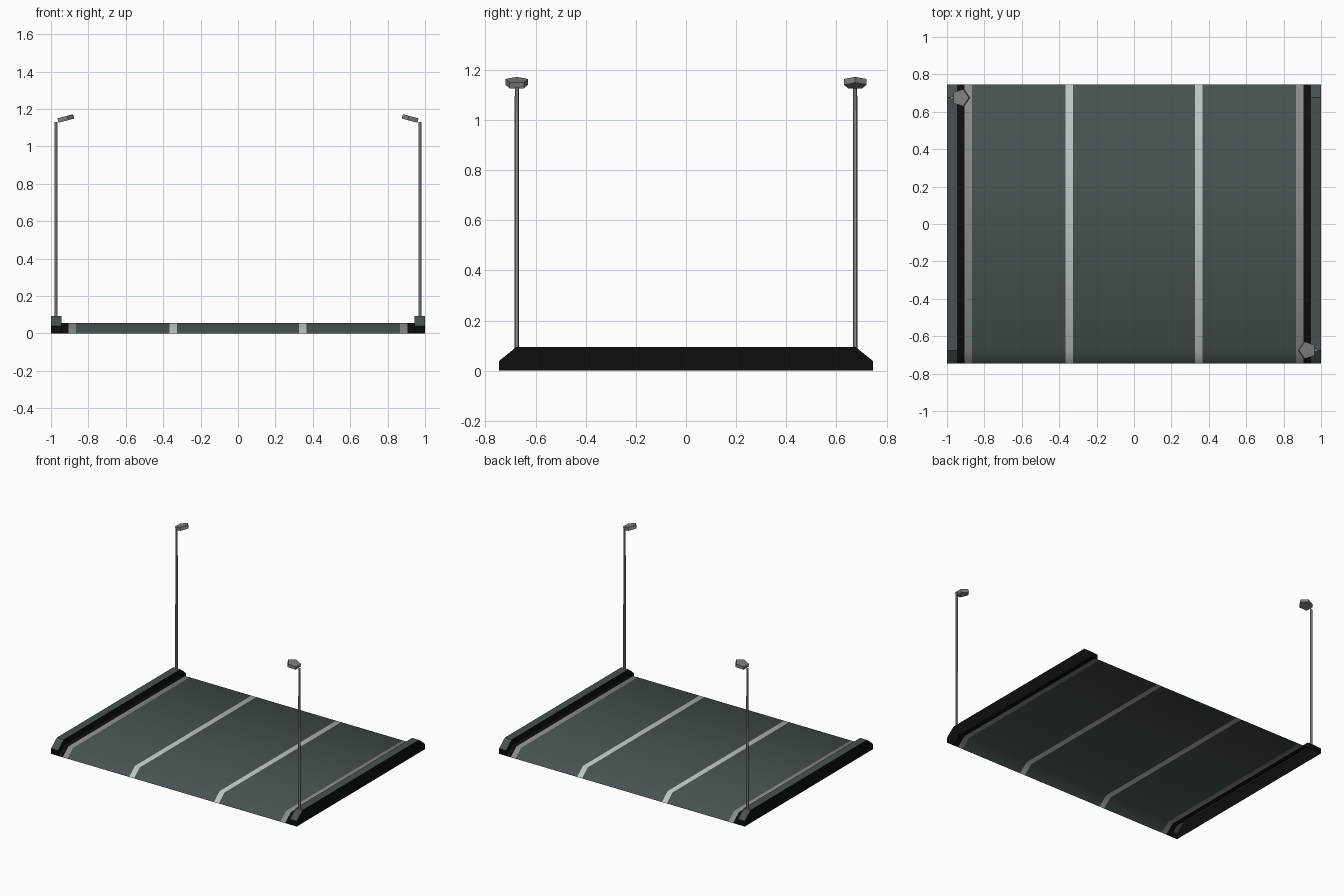
import bpy, bmesh, math
from mathutils import Matrix, Vector

if "Cube" in bpy.data.objects:
    bpy.data.objects.remove(bpy.data.objects["Cube"])


def make_mat(name, rgb):
    m = bpy.data.materials.new(name)
    m.diffuse_color = (*rgb, 1)
    m.use_nodes = True
    m.node_tree.nodes["Principled BSDF"].inputs["Base Color"].default_value = m.diffuse_color
    return m


ASPHALT = make_mat("asphalt", (0.062, 0.085, 0.084))
BLACK = make_mat("black", (0.004, 0.004, 0.004))
GRAY = make_mat("edge_gray", (0.26, 0.255, 0.255))
WHITE = make_mat("lane_white", (0.52, 0.55, 0.55))
METAL = make_mat("post_metal", (0.30, 0.30, 0.30))
LAMP = make_mat("lamp_gray", (0.22, 0.22, 0.22))

Y_END, Y_BEND = 0.745, 0.677
ROWS = [-Y_END, -Y_BEND, Y_BEND, Y_END]
ROAD = [0.0, 0.055, 0.055, 0.0]        # road height at each row
CURB = [0.039, 0.094, 0.094, 0.039]    # curb height at each row
GROUND = [0.0] * 4


def finish(bm, name, mats, smooth=False):
    me = bpy.data.meshes.new(name)
    for f in bm.faces:
        f.smooth = smooth
    bm.to_mesh(me)
    bm.free()
    for m in mats:
        me.materials.append(m)
    ob = bpy.data.objects.new(name, me)
    bpy.context.collection.objects.link(ob)
    return ob


def loft(section, strip_mats):
    """Sheet lofted along y; section = (x, heights per row), one material per strip."""
    bm = bmesh.new()
    cols = [[bm.verts.new((x, y, z)) for y, z in zip(ROWS, hs)] for x, hs in section]
    for i, mi in enumerate(strip_mats):
        a, b = cols[i], cols[i + 1]
        for j in range(3):
            bm.faces.new((a[j], b[j], b[j + 1], a[j + 1])).material_index = mi
    return bm, cols


# road sheet with gutters, edge lines and lane lines
xs = [-0.943, -0.905, -0.867, -0.365, -0.325, 0.325, 0.365, 0.867, 0.905, 0.943]
bm, _ = loft([(x, ROAD) for x in xs], [1, 2, 0, 3, 0, 3, 0, 2, 1])
finish(bm, "road", [ASPHALT, BLACK, GRAY, WHITE], smooth=True)

# raised curbs, open underneath
for side, x0, x1 in (("left", -1.0, -0.943), ("right", 0.943, 1.0)):
    z0, z1 = (GROUND, ROAD) if side == "left" else (ROAD, GROUND)
    bm, c = loft([(x0, z0), (x0, CURB), (x1, CURB), (x1, z1)], [1, 0, 1])
    bm.faces.new((c[0][0], c[3][0], c[2][0], c[1][0])).material_index = 1
    bm.faces.new((c[0][3], c[1][3], c[2][3], c[3][3])).material_index = 1
    finish(bm, side + "_curb", [ASPHALT, BLACK])

# street lamps: slim post and tilted five-sided head reaching over the road
for side, s in (("left", -1), ("right", 1)):
    x, y = s * 0.973, -s * 0.675
    bm = bmesh.new()
    bmesh.ops.create_cone(bm, cap_ends=True, segments=6, radius1=0.009, radius2=0.008,
                          depth=1.05, matrix=Matrix.Translation((x, y, 0.605)))
    finish(bm, side + "_lamp_post", [METAL], smooth=False)

    bm = bmesh.new()
    facing = Matrix.Rotation(math.pi if s > 0 else 0, 4, 'Z')
    tilt = Matrix.Rotation(math.radians(-15), 4, 'Y')
    # vertex of the pentagon points along +x before facing
    res = bmesh.ops.create_cone(bm, cap_ends=True, segments=5, radius1=0.048,
                                radius2=0.048, depth=0.024)
    v0 = max(res["verts"], key=lambda v: v.co.y + 0.001 * v.co.x).co
    spin = Matrix.Rotation(-math.atan2(v0.y, v0.x), 4, 'Z')
    bm.transform(Matrix.Translation((s * 0.925, y, 1.148)) @ facing @ tilt @ spin)
    finish(bm, side + "_lamp_head", [LAMP])
